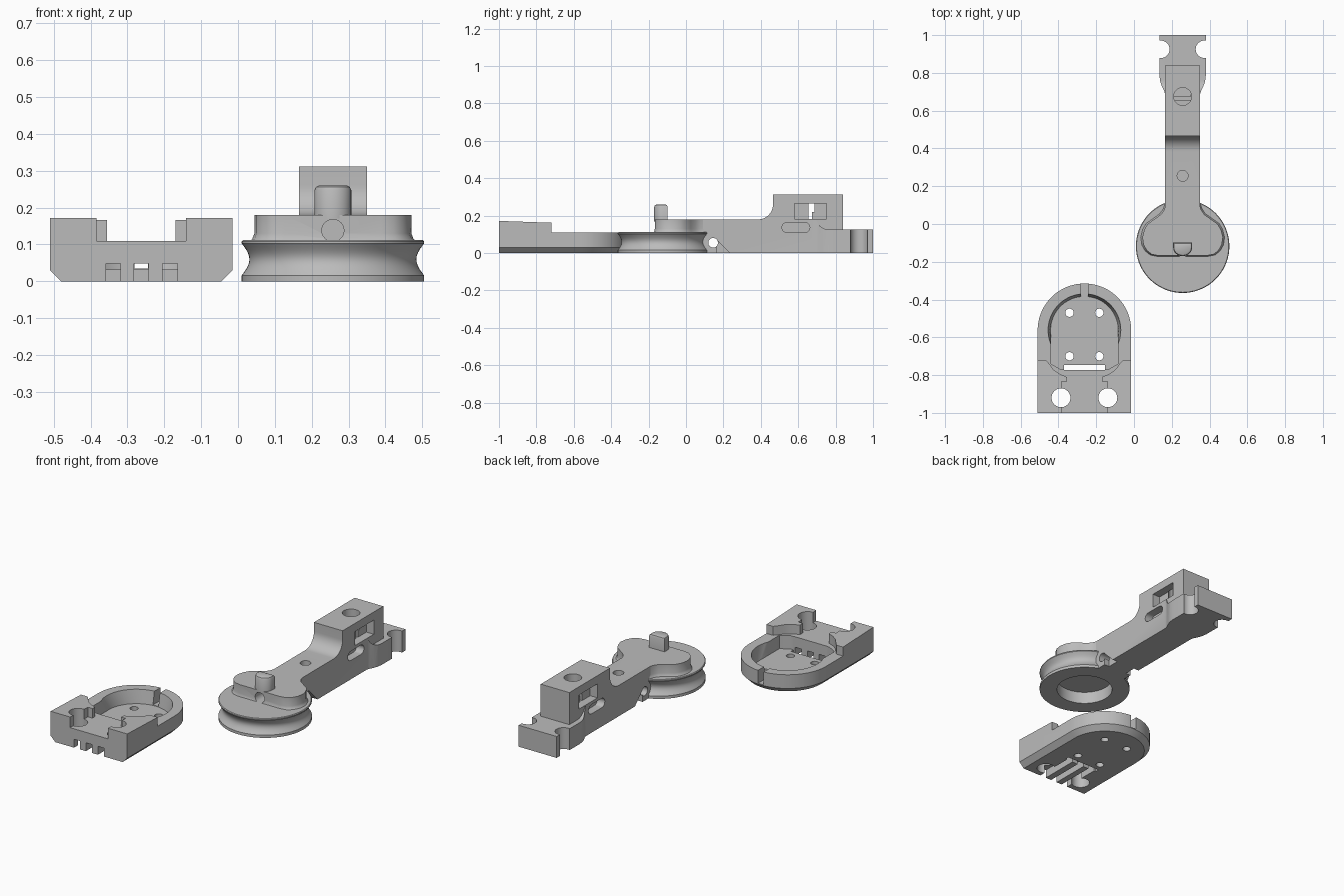
import bpy, bmesh, math

if "Cube" in bpy.data.objects:
    bpy.data.objects.remove(bpy.data.objects["Cube"])

CX, CY, H = -0.2625, -0.5625, 0.2475      # tray centre, arc centre, half width
PX, PY = 0.2575, -0.1175                  # pulley centre

grey = bpy.data.materials.new("plain_grey")
grey.diffuse_color = (0.5, 0.5, 0.5, 1)
grey.use_nodes = True
grey.node_tree.nodes["Principled BSDF"].inputs["Base Color"].default_value = grey.diffuse_color


def loft(name, layers, axis="z"):
    """Closed solid through rings of 2D points; layers = [(points, height), ...]."""
    place = {"z": lambda a, b, h: (a, b, h),
             "x": lambda a, b, h: (h, a, b),
             "y": lambda a, b, h: (a, h, b)}[axis]
    bm = bmesh.new()
    rings = [[bm.verts.new(place(a, b, h)) for a, b in pts] for pts, h in layers]
    n = len(rings[0])
    for r, s in zip(rings, rings[1:]):
        for i in range(n):
            bm.faces.new((r[i], r[(i + 1) % n], s[(i + 1) % n], s[i]))
    bm.faces.new(rings[0][::-1])
    bm.faces.new(rings[-1])
    bmesh.ops.recalc_face_normals(bm, faces=bm.faces[:])
    me = bpy.data.meshes.new(name)
    bm.to_mesh(me)
    bm.free()
    me.materials.append(grey)
    ob = bpy.data.objects.new(name, me)
    bpy.context.collection.objects.link(ob)
    return ob


def prism(name, pts, lo, hi, axis="z"):
    return loft(name, [(pts, lo), (pts, hi)], axis)


def arc(cx, cy, r, a0, a1, n):
    return [(cx + r * math.cos(math.radians(a0 + (a1 - a0) * i / n)),
             cy + r * math.sin(math.radians(a0 + (a1 - a0) * i / n))) for i in range(n + 1)]


def circle(cx, cy, r, n=32):
    return arc(cx, cy, r, 0, 360, n)[:-1]


def rect(a0, a1, b0, b1):
    return [(a0, b0), (a1, b0), (a1, b1), (a0, b1)]


def mirrored(half, cx):
    """Right half of an outline, mirrored about cx."""
    return [(cx + x, y) for x, y in half] + [(cx - x, y) for x, y in half[::-1]]


def combine(ob, other, op="DIFFERENCE"):
    m = ob.modifiers.new("join", "BOOLEAN")
    m.operation, m.solver, m.object = op, "EXACT", other
    bpy.context.view_layer.objects.active = ob
    bpy.ops.object.modifier_apply(modifier=m.name)
    bpy.data.objects.remove(other, do_unlink=True)


def cut(ob, pts, lo, hi, axis="z"):
    combine(ob, prism("cutter", pts, lo, hi, axis))


# ---- tray: rounded outline with chamfered lower edge and sloping top
def tray_outline(d):
    return [(CX - H + d, -1), (CX + H - d, -1)] + arc(CX, CY, H - d, 0, 180, 48)


tray = loft("tray", [(tray_outline(0.03), 0), (tray_outline(0), 0.03), (tray_outline(0), 0.172)])
for v in tray.data.vertices:
    if v.co.z > 0.1:
        v.co.z = 0.172 - 0.035 * (v.co.y + 1)

# lowered rim between and behind the two raised blocks
cut(tray, mirrored([(0.35, -0.25), (0.35, -0.72), (0.205, -0.72), (0.19, -0.735),
                    (0.165, -0.77), (0.13, -0.795), (0.093, -0.81), (0.093, -0.835),
                    (0.122, -0.835), (0.122, -1.1)], CX), 0.11, 0.4)


# round cavity with tapered wall
def cavity(r, a):
    return arc(CX, CY, r, -a, 180 + a, 48) + [
        (CX - 0.178, -0.74), (CX - 0.125, -0.77), (CX + 0.125, -0.77), (CX + 0.178, -0.74)]


combine(tray, loft("cutter", [(cavity(0.179, 5), 0.032), (cavity(0.193, 23), 0.112),
                              (cavity(0.193, 23), 0.2)]))

# cable notch, cross slot, front grooves, screw and post holes
cut(tray, rect(CX - 0.018, CX + 0.018, -0.42, -0.25), 0.035, 0.3)
cut(tray, rect(CX - 0.108, CX + 0.108, -0.772, -0.747), -0.1, 0.3)
for dx in (-0.076, 0, 0.078):
    cut(tray, rect(CX + dx - 0.02, CX + dx + 0.02, -1.1, -0.755), -0.1, 0.049)
for s in (-1, 1):
    cut(tray, circle(CX + s * 0.124, -0.92, 0.05), -0.1, 0.4)
    for y in (-0.47, -0.70):
        cut(tray, circle(CX + s * 0.079, y, 0.022, 20), -0.1, 0.3)

# ---- pulley disc with concave rim groove and a recess below
rim = [(0.2475, 0), (0.2475, 0.016)]
rim += [(0.2475 - 0.021 * math.sin(math.pi * i / 10), 0.016 + 0.087 * i / 10) for i in range(1, 11)]
rim += [(0.2475, 0.108), (0.244, 0.112)]
pulley = loft("pulley", [(circle(PX, PY, r, 72), z) for r, z in rim])
cut(pulley, circle(PX, PY, 0.152, 48), -0.1, 0.07)

# ---- lobed plate on the pulley, flared at its foot
half = [(0.09, 0.1), (0.098, 0.075), (0.115, 0.05), (0.15, 0.025), (0.185, 0.0), (0.203, -0.03),
        (0.213, -0.07), (0.207, -0.11), (0.19, -0.14), (0.165, -0.16), (0.13, -0.167)]


def plate_outline(k):
    return mirrored([(x * k, -0.07 + (y + 0.07) * k) for x, y in half], PX)


plate = loft("lobed_plate", [(plate_outline(k), z) for k, z in
                             ((1.06, 0.108), (1.025, 0.116), (1.0, 0.13), (1.0, 0.18))])
cut(plate, circle(PX, 0.138, 0.03, 24), -0.4, -0.06, "y")


# ---- knob, flat at the back and round at the front
def knob_outline(d):
    return [(PX + 0.05 - d, -0.098 - d), (PX - 0.05 + d, -0.098 - d)] + [
        (PX + (0.05 - d) * math.cos(t), -0.125 - (0.045 - d) * math.sin(t))
        for t in [math.pi * (1 - i / 16) for i in range(17)]]


knob = loft("knob", [(knob_outline(d), z) for d, z in
                     ((0, 0.17), (0, 0.247), (0.004, 0.256), (0.012, 0.26))])

# ---- arm: side profile with a curved step up to the tall block
arm = prism("arm", [(0.05, 0), (0.84, 0), (0.84, 0.312), (0.465, 0.312)]
            + arc(0.385, 0.26, 0.08, 0, -90, 12) + [(0.05, 0.18)], PX - 0.0925, PX + 0.0925, "x")
cut(arm, rect(PX - 0.2, PX + 0.2, -0.1, PY + 0.2), -0.1, 0.1)

# ---- foot: flared outline, stepped top, round side notches
foot = prism("foot", mirrored([(0.09, 0.68), (0.098, 0.705), (0.11, 0.73), (0.119, 0.755),
                               (0.1225, 0.785), (0.1225, 1.0)], PX), 0, 0.18)
cut(foot, arc(0.765, 0.195, 0.07, 180, 270, 10) + [(1.1, 0.125), (1.1, 0.3), (0.695, 0.3)],
    -0.1, 0.7, "x")
for s in (-1, 1):
    cut(foot, circle(PX + s * 0.115, 0.925, 0.046), -0.1, 0.3)
combine(arm, foot, "UNION")

# openings in the arm: cable hole, top holes, side windows and rounded slots
cut(arm, circle(0.145, 0.055, 0.026, 24), 0, 0.6, "x")
cut(arm, circle(PX, 0.255, 0.029, 24), 0.09, 0.4)
cut(arm, circle(PX, 0.675, 0.047), 0.22, 0.5)
cut(arm, rect(0.655, 0.675, 0.182, 0.264), 0, 0.6, "x")
slot = arc(0.635, 0.137, 0.027, -90, 90, 10) + arc(0.54, 0.137, 0.027, 90, 270, 10)
for s in (-1, 1):
    lo, hi = sorted((PX + s * 0.045, PX + s * 0.2))
    cut(arm, rect(0.58, 0.752, 0.182, 0.264), lo, hi, "x")
    cut(arm, slot, lo, hi, "x")
    lo, hi = sorted((PX + s * 0.06, PX + s * 0.2))
    cut(arm, [(0.165, -0.02), (0.255, -0.02), (0.165, 0.07)], lo, hi, "x")

# ---- smooth the curves, keep the edges
for ob in bpy.data.objects:
    bpy.ops.object.select_all(action="DESELECT")
    ob.select_set(True)
    bpy.context.view_layer.objects.active = ob
    bpy.ops.object.shade_smooth_by_angle(angle=math.radians(30))
